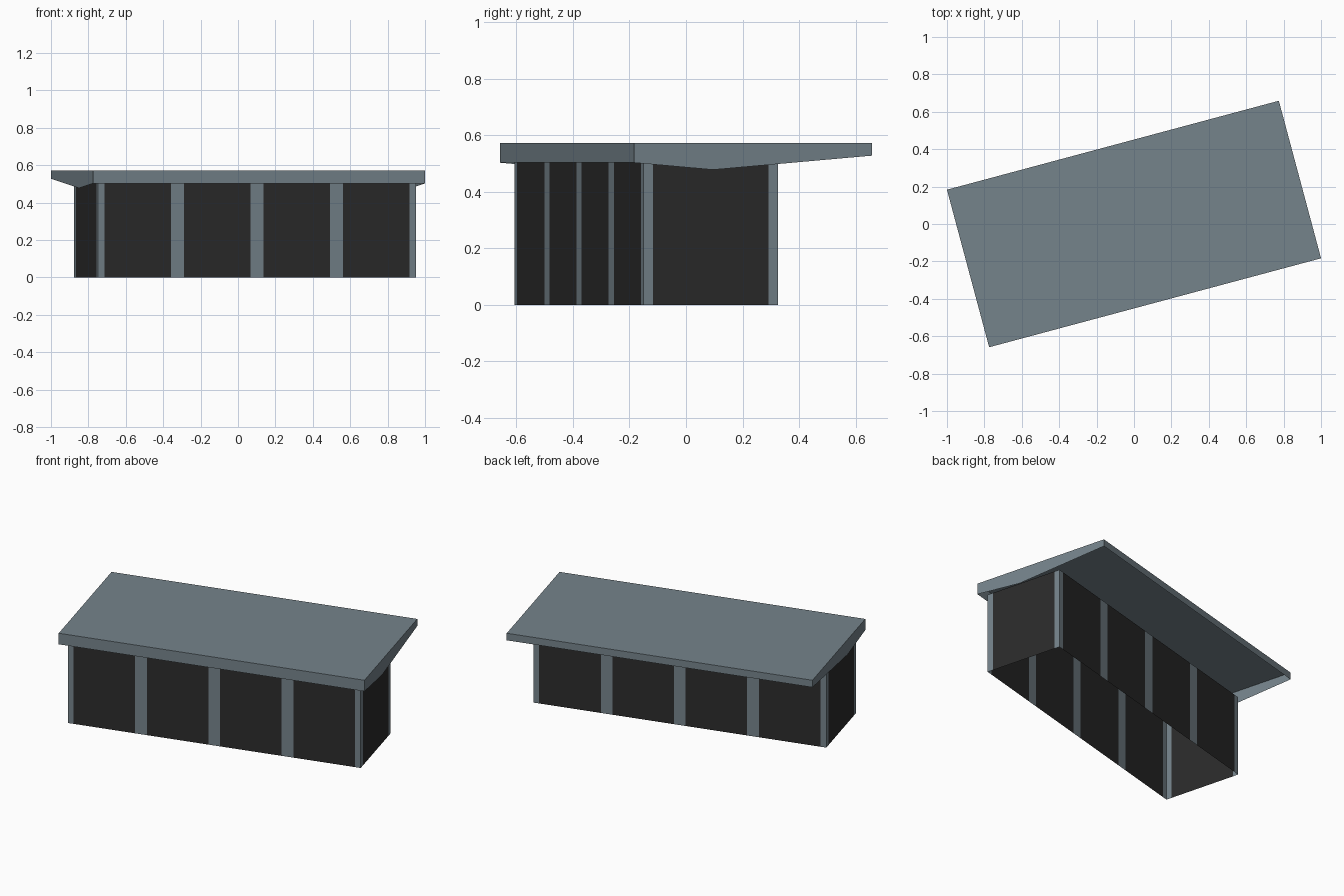
import bpy, math
from mathutils import Matrix

if "Cube" in bpy.data.objects:
    bpy.data.objects.remove(bpy.data.objects["Cube"])

TURN = Matrix.Rotation(math.radians(15), 4, 'Z')

def material(name, rgb):
    m = bpy.data.materials.new(name)
    m.diffuse_color = (*rgb, 1)
    m.use_nodes = True
    m.node_tree.nodes["Principled BSDF"].inputs["Base Color"].default_value = m.diffuse_color
    return m

SLATE = material("slate_grey", (0.178, 0.227, 0.256))
DARK = material("dark_panel", (0.024, 0.024, 0.024))

def add_mesh(name, verts, faces, mats, idx=None):
    me = bpy.data.meshes.new(name)
    me.from_pydata(verts, [], faces)
    for m in mats:
        me.materials.append(m)
    if idx:
        for p, i in zip(me.polygons, idx):
            p.material_index = i
    me.transform(TURN)
    ob = bpy.data.objects.new(name, me)
    bpy.context.collection.objects.link(ob)
    return ob

# roof: flat open-bottomed canopy with V-shaped end skirts
L, W, TOP = 0.9185, 0.436, 0.572
profile = [(-W, TOP), (-W, 0.503), (-0.147, 0.478), (W, 0.528), (W, TOP)]
n = len(profile)
verts = [(s * L, y, z) for s in (-1, 1) for y, z in profile]
faces = [
    (0, n, 2 * n - 1, n - 1),            # top
    (1, n + 1, n, 0),                    # front skirt
    (n - 1, 2 * n - 1, 2 * n - 2, n - 2),  # back skirt
    tuple(reversed(range(n))),           # left end
    tuple(range(n, 2 * n)),              # right end
]
add_mesh("roof_canopy", verts, faces, [SLATE])

# walls: thin sheets split into posts and dark panels
A, Y0, Y1, H, P = 0.88, -0.392, 0.102, 0.503, 0.035

def wall(name, start, end, bays):
    length = math.dist(start, end)
    cuts = [0, P]
    for i in range(1, bays):
        cuts += [length * i / bays - P, length * i / bays + P]
    cuts += [length - P, length]
    vs, fs, idx = [], [], []
    for i, d in enumerate(cuts):
        t = d / length
        x = start[0] + (end[0] - start[0]) * t
        y = start[1] + (end[1] - start[1]) * t
        vs += [(x, y, 0), (x, y, H)]
        if i:
            a = 2 * (i - 1)
            fs.append((a, a + 2, a + 3, a + 1))
            idx.append((i - 1) % 2)      # posts and panels alternate
    add_mesh(name, vs, fs, [SLATE, DARK], idx)

wall("front_wall", (-A, Y0), (A, Y0), 4)
wall("right_wall", (A, Y0), (A, Y1), 1)
wall("back_wall", (A, Y1), (-A, Y1), 4)
wall("left_wall", (-A, Y1), (-A, Y0), 1)
